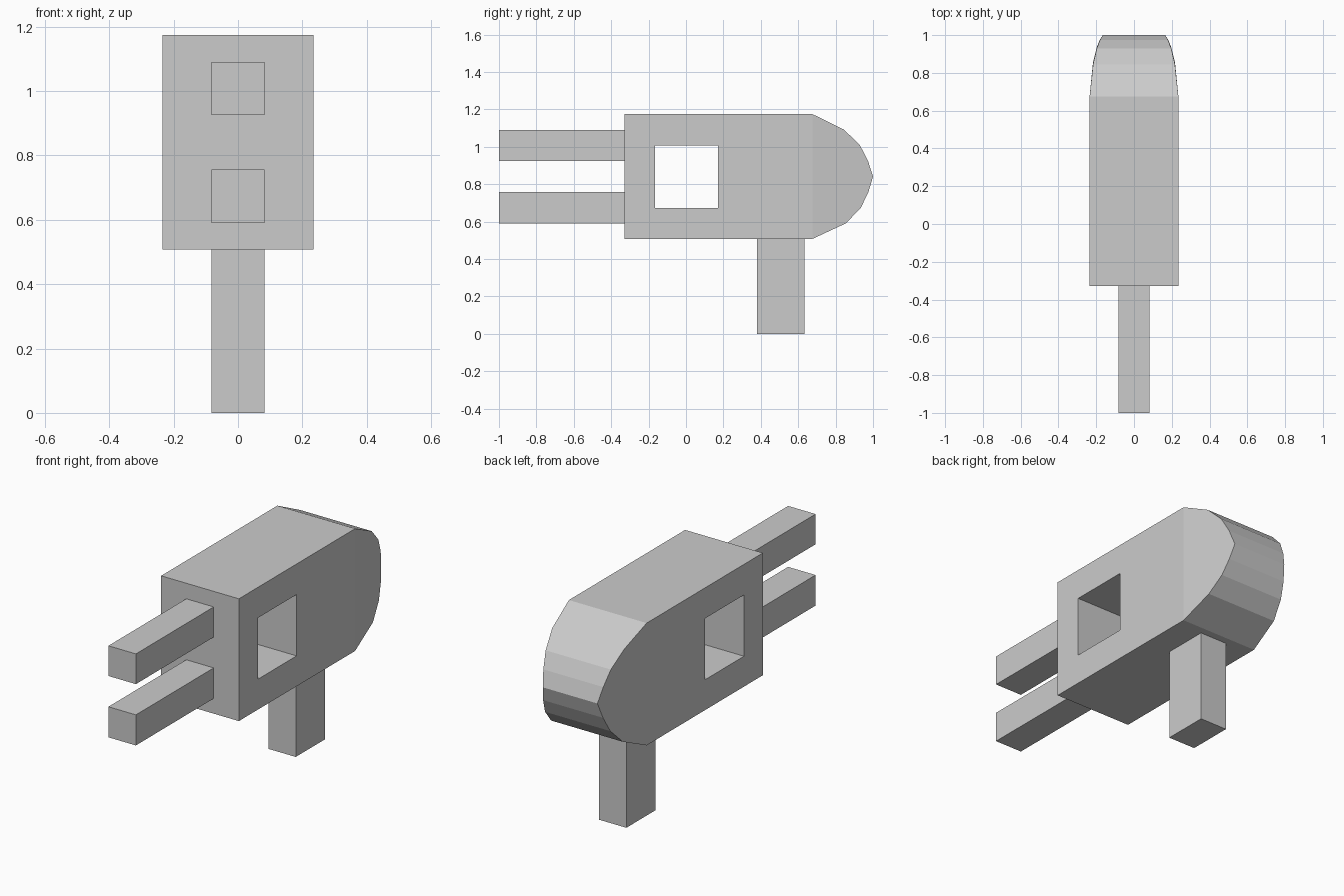
import bpy
import bmesh

cube = bpy.data.objects.get("Cube")
if cube:
    bpy.data.objects.remove(cube, do_unlink=True)

grey = bpy.data.materials.new("plain_grey")
grey.use_nodes = True
grey.diffuse_color = (0.6, 0.6, 0.6, 1)
grey.node_tree.nodes["Principled BSDF"].inputs["Base Color"].default_value = (0.6, 0.6, 0.6, 1)


def finish(name, bm):
    bmesh.ops.recalc_face_normals(bm, faces=bm.faces)
    mesh = bpy.data.meshes.new(name)
    bm.to_mesh(mesh)
    bm.free()
    mesh.materials.append(grey)
    bpy.context.collection.objects.link(bpy.data.objects.new(name, mesh))


def box(name, half_x, y0, y1, z0, z1):
    bm = bmesh.new()
    bmesh.ops.create_cube(bm, size=1)
    for v in bm.verts:
        v.co.x *= 2 * half_x
        v.co.y = y0 + (v.co.y + 0.5) * (y1 - y0)
        v.co.z = z0 + (v.co.z + 0.5) * (z1 - z0)
    finish(name, bm)


HALF, BOTTOM, TOP = 0.235, 0.507, 1.175
FRONT, SHOULDER = -0.328, 0.675


# Body: a block with a square window through it and a rounded, tapered back
def build_body():
    bm = bmesh.new()
    outer = [(FRONT, BOTTOM), (FRONT, TOP), (SHOULDER, TOP), (SHOULDER, BOTTOM)]
    inner = [(-0.165, 0.673), (-0.165, 1.008), (0.17, 1.008), (0.17, 0.673)]
    # Back curve: depth and half width at evenly spaced heights, top to bottom
    curve = [(0.845, 0.217), (0.93, 0.197), (0.973, 0.181), (1.0, 0.165),
             (0.975, 0.181), (0.935, 0.197), (0.855, 0.217)]
    step = (TOP - BOTTOM) / (len(curve) + 1)
    sides = []
    for s in (-1, 1):
        out = [bm.verts.new((s * HALF, y, z)) for y, z in outer]
        win = [bm.verts.new((s * HALF, y, z)) for y, z in inner]
        back = [bm.verts.new((s * x, y, TOP - step * (i + 1)))
                for i, (y, x) in enumerate(curve)]
        for i in range(4):
            j = (i + 1) % 4
            bm.faces.new((out[i], out[j], win[j], win[i]))
        arc = [out[2]] + back + [out[3]]
        bm.faces.new(arc)
        sides.append((arc + out[:2], win))
    # Bridge the outer rims and the window rims across the width
    for a, b in zip(*sides):
        for i in range(len(a)):
            j = (i + 1) % len(a)
            bm.faces.new((a[i], a[j], b[j], b[i]))
    finish("body", bm)


build_body()

# Two square prongs at the front and the leg beneath
box("upper_prong", 0.083, -1, FRONT, 0.925, 1.09)
box("lower_prong", 0.083, -1, FRONT, 0.59, 0.757)
box("leg", 0.083, 0.38, 0.633, 0, BOTTOM)
